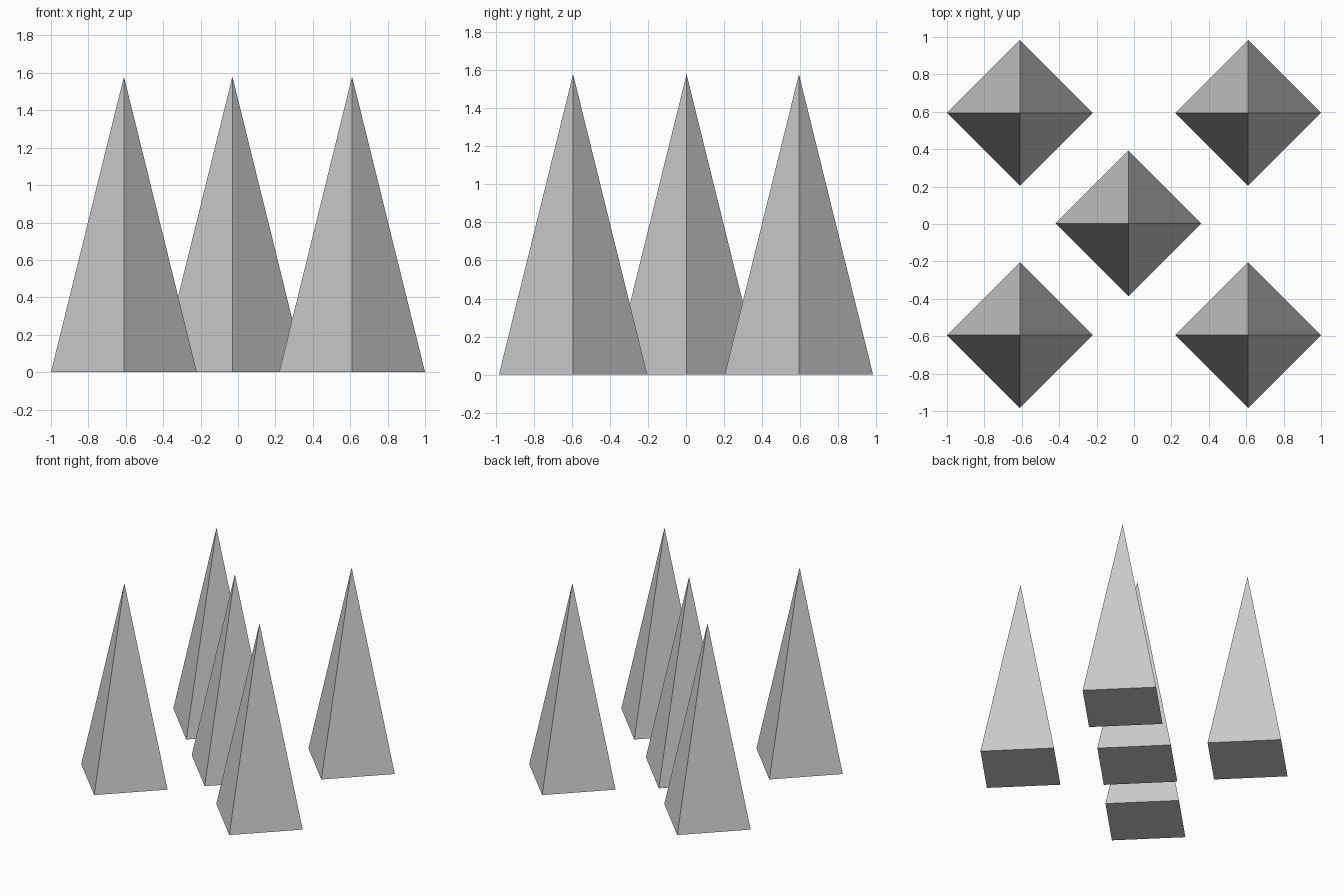
import bpy

if "Cube" in bpy.data.objects:
    bpy.data.objects.remove(bpy.data.objects["Cube"])

RADIUS, HEIGHT = 0.39, 1.58


def spike(name, x, y):
    # four-sided pyramid, corners on the x and y axes, closed base on the floor
    bpy.ops.mesh.primitive_cone_add(vertices=4, radius1=RADIUS, radius2=0, depth=HEIGHT,
                                    end_fill_type='NGON', location=(x, y, HEIGHT / 2))
    bpy.context.object.name = name


# four corner spikes
for side, x in (("left", -0.61), ("right", 0.61)):
    for end, y in (("front", -0.594), ("back", 0.594)):
        spike(f"spike_{end}_{side}", x, y)

# middle spike, slightly off centre
spike("spike_middle", -0.03, 0.003)
